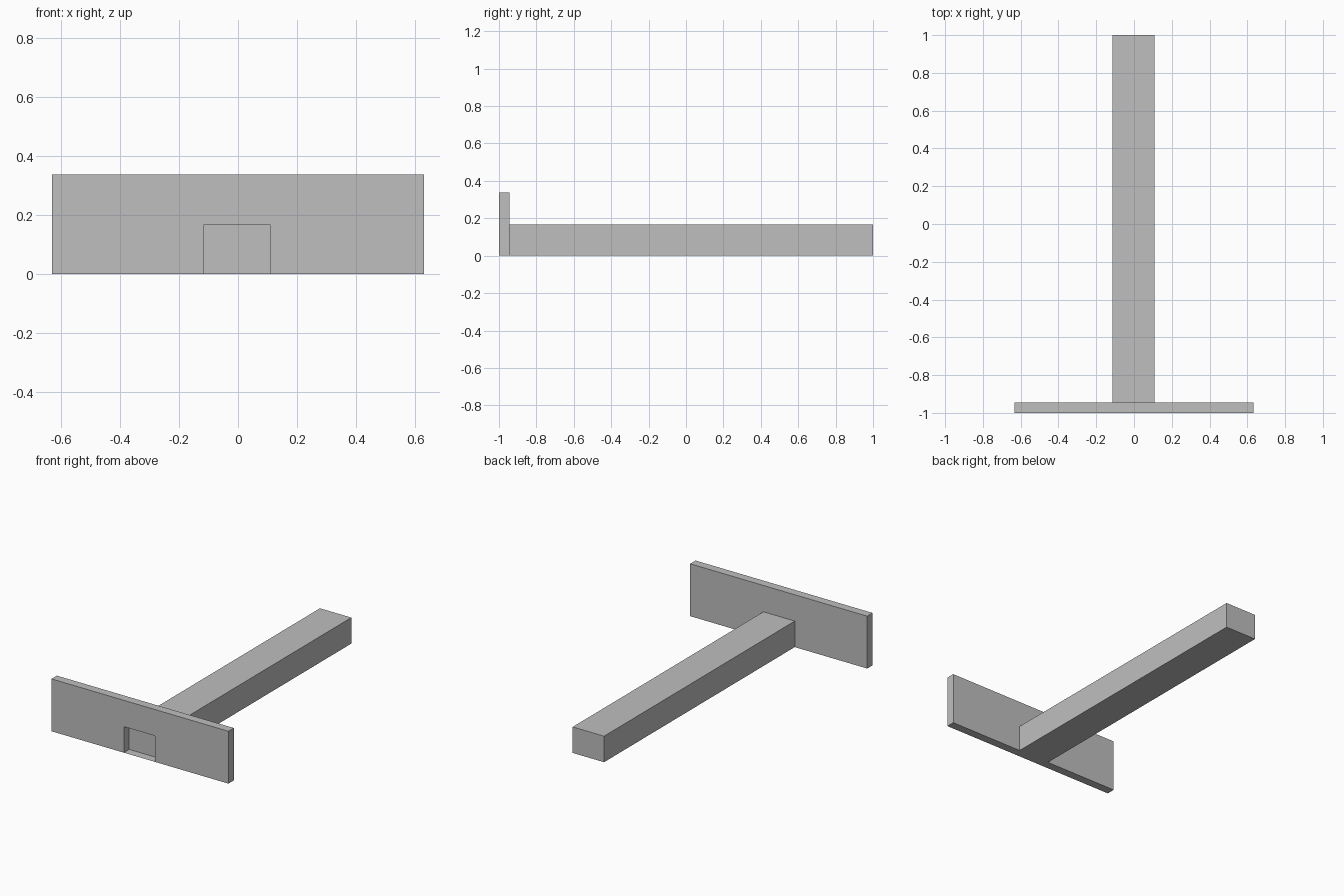
import bpy
import bmesh

if "Cube" in bpy.data.objects:
    bpy.data.objects.remove(bpy.data.objects["Cube"])

grey = bpy.data.materials.new("light grey")
grey.diffuse_color = (0.52, 0.52, 0.52, 1)
grey.use_nodes = True
grey.node_tree.nodes["Principled BSDF"].inputs["Base Color"].default_value = grey.diffuse_color

PLATE_X, PLATE_Z = 0.632, 0.338      # half width and height of the end plate
X0, X1, BEAM_Z = -0.115, 0.109, 0.168  # beam section, also the notch outline
FRONT, JOIN, BACK = -1.0, -0.945, 1.0


def prism(name, profile, y0, y1):
    """Extrude an (x, z) outline from y0 to y1."""
    bm = bmesh.new()
    face = bm.faces.new([bm.verts.new((x, y0, z)) for x, z in profile])
    new = bmesh.ops.extrude_face_region(bm, geom=[face])["geom"]
    verts = [v for v in new if isinstance(v, bmesh.types.BMVert)]
    bmesh.ops.translate(bm, vec=(0, y1 - y0, 0), verts=verts)
    bmesh.ops.recalc_face_normals(bm, faces=bm.faces)
    return add(name, bm)


def add(name, bm):
    mesh = bpy.data.meshes.new(name)
    bm.to_mesh(mesh)
    bm.free()
    mesh.materials.append(grey)
    obj = bpy.data.objects.new(name, mesh)
    bpy.context.collection.objects.link(obj)
    return obj


# Upright plate with a notch in front of the beam
prism("end_plate", [(-PLATE_X, 0), (X0, 0), (X0, BEAM_Z), (X1, BEAM_Z), (X1, 0),
                    (PLATE_X, 0), (PLATE_X, PLATE_Z), (-PLATE_X, PLATE_Z)], FRONT, JOIN)

# Long beam behind the plate
prism("beam", [(X0, 0), (X1, 0), (X1, BEAM_Z), (X0, BEAM_Z)], JOIN, BACK)

# Thin floor of the notch, flush with the underside
bm = bmesh.new()
bm.faces.new([bm.verts.new(p) for p in
              [(X0, FRONT, 0), (X0, JOIN, 0), (X1, JOIN, 0), (X1, FRONT, 0)]])
add("notch_floor", bm)
